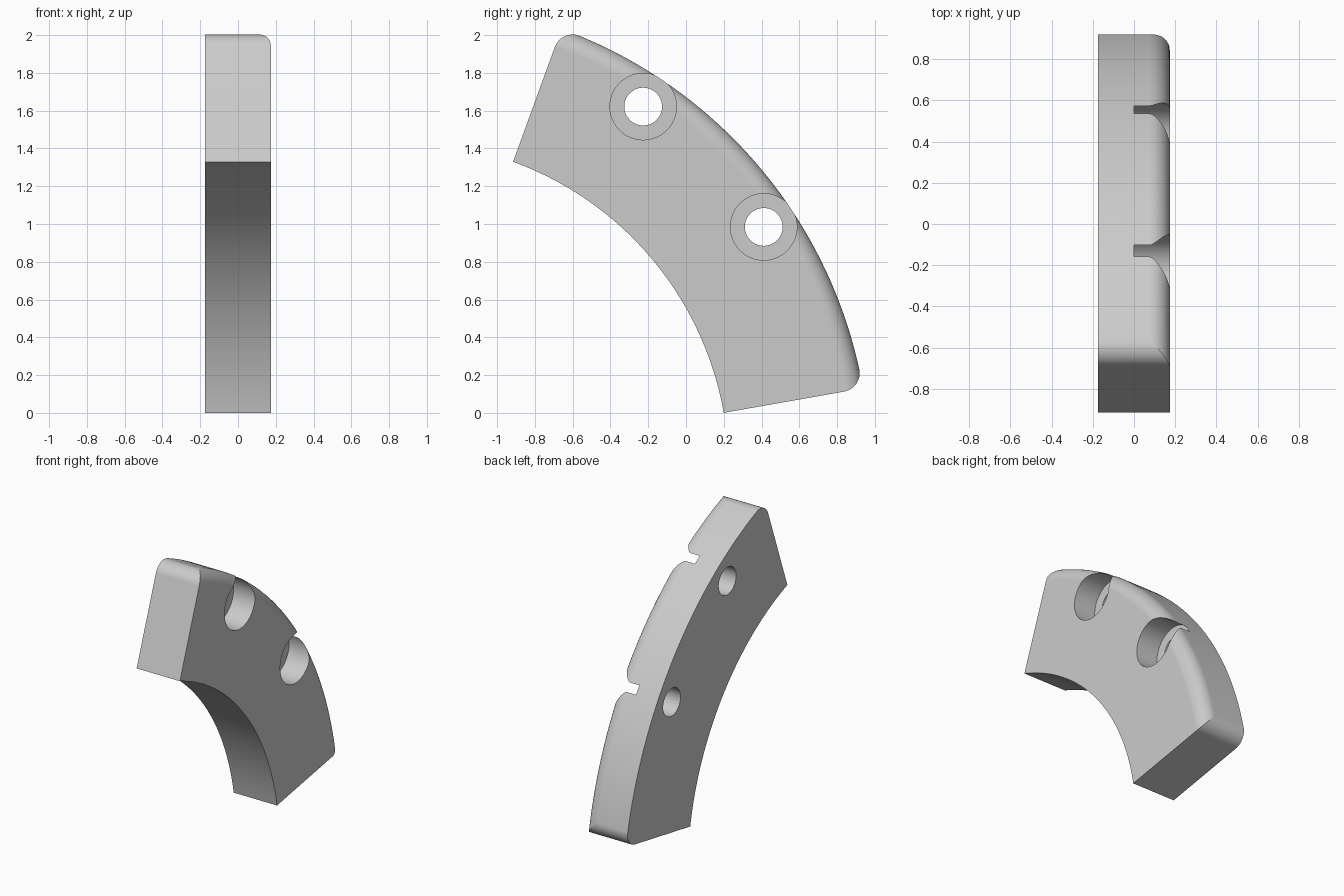
import bpy, bmesh
from math import pi, sin, cos, radians, asin
from mathutils import Vector

if "Cube" in bpy.data.objects:
    bpy.data.objects.remove(bpy.data.objects["Cube"], do_unlink=True)

CENTRE = Vector((0, -1.509, -0.301))   # axis of the curved segment
HALF = 0.174                           # half thickness along x
INNER, OUTER = 1.735, 2.484
ROUND = 0.1                            # outer edge and corner radius
START, END = radians(10), radians(70)

grey = bpy.data.materials.new("light grey")
grey.use_nodes = True
grey.diffuse_color = (0.6, 0.6, 0.6, 1)
grey.node_tree.nodes["Principled BSDF"].inputs["Base Color"].default_value = (0.6, 0.6, 0.6, 1)


def make_object(name, bm):
    bmesh.ops.recalc_face_normals(bm, faces=bm.faces)
    mesh = bpy.data.meshes.new(name)
    bm.to_mesh(mesh)
    bm.free()
    mesh.materials.append(grey)
    ob = bpy.data.objects.new(name, mesh)
    bpy.context.collection.objects.link(ob)
    return ob


def polar(radius, angle):
    return Vector((0, radius * cos(angle), radius * sin(angle)))


def prism(name, outline, x0, x1):
    """Extrude a closed outline in the yz plane from x0 to x1."""
    bm = bmesh.new()
    face = bm.faces.new([bm.verts.new(p + CENTRE + Vector((x0, 0, 0))) for p in outline])
    new = bmesh.ops.extrude_face_region(bm, geom=[face])["geom"]
    verts = [v for v in new if isinstance(v, bmesh.types.BMVert)]
    bmesh.ops.translate(bm, verts=verts, vec=(x1 - x0, 0, 0))
    return make_object(name, bm)


def cut(body, cutter, operation):
    mod = body.modifiers.new(cutter.name, "BOOLEAN")
    mod.object, mod.operation, mod.solver = cutter, operation, "EXACT"
    bpy.context.view_layer.objects.active = body
    bpy.ops.object.modifier_apply(modifier=mod.name)
    bpy.data.objects.remove(cutter, do_unlink=True)


# Full ring with one rounded outer edge
profile = [(-HALF, INNER), (-HALF, OUTER)]
for i in range(13):
    a = pi / 2 * (1 - i / 12)
    profile.append((HALF - ROUND + ROUND * cos(a), OUTER - ROUND + ROUND * sin(a)))
profile.append((HALF, INNER))
bm = bmesh.new()
ring = [bm.verts.new(CENTRE + Vector((x, r, 0))) for x, r in profile]
edges = [bm.edges.new((v, ring[i - 1])) for i, v in enumerate(ring)]
bmesh.ops.spin(bm, geom=ring + edges, cent=CENTRE, axis=(1, 0, 0),
               angle=2 * pi, steps=360, use_merge=True)
bmesh.ops.remove_doubles(bm, verts=bm.verts, dist=0.0001)
body = make_object("curved_jaw_segment", bm)

# Wedge with rounded corners trims the ring to a segment
inset = asin(ROUND / (OUTER - ROUND))
low, high = START + inset, END - inset
outline = [Vector((0, 0, 0))]
for i in range(17):
    a = START - pi / 2 + (low - START + pi / 2) * i / 16
    outline.append(polar(OUTER - ROUND, low) + polar(ROUND, a))
middle = (START + END) / 2
outline.append(polar(OUTER / cos(middle - low), middle))
for i in range(17):
    a = high + (END + pi / 2 - high) * i / 16
    outline.append(polar(OUTER - ROUND, high) + polar(ROUND, a))
cut(body, prism("wedge_cutter", outline, -1, 1), "INTERSECT")

# Two bolt holes, each with a counterbore that breaks through the outer edge
for angle in (radians(33.8), radians(56.3)):
    for radius, x0, segments in ((0.1, -1, 48), (0.176, 0, 72)):
        circle = [polar(2.311, angle) + polar(radius, angle + 2 * pi * i / segments)
                  for i in range(segments)]
        cut(body, prism("hole_cutter", circle, x0, 1), "DIFFERENCE")

# Smooth the curved surfaces, keep the edges crisp
bpy.ops.object.select_all(action="DESELECT")
body.select_set(True)
bpy.context.view_layer.objects.active = body
bpy.ops.object.shade_smooth_by_angle(angle=radians(25))
normals = body.modifiers.new("even_normals", "WEIGHTED_NORMAL")
normals.keep_sharp = True
